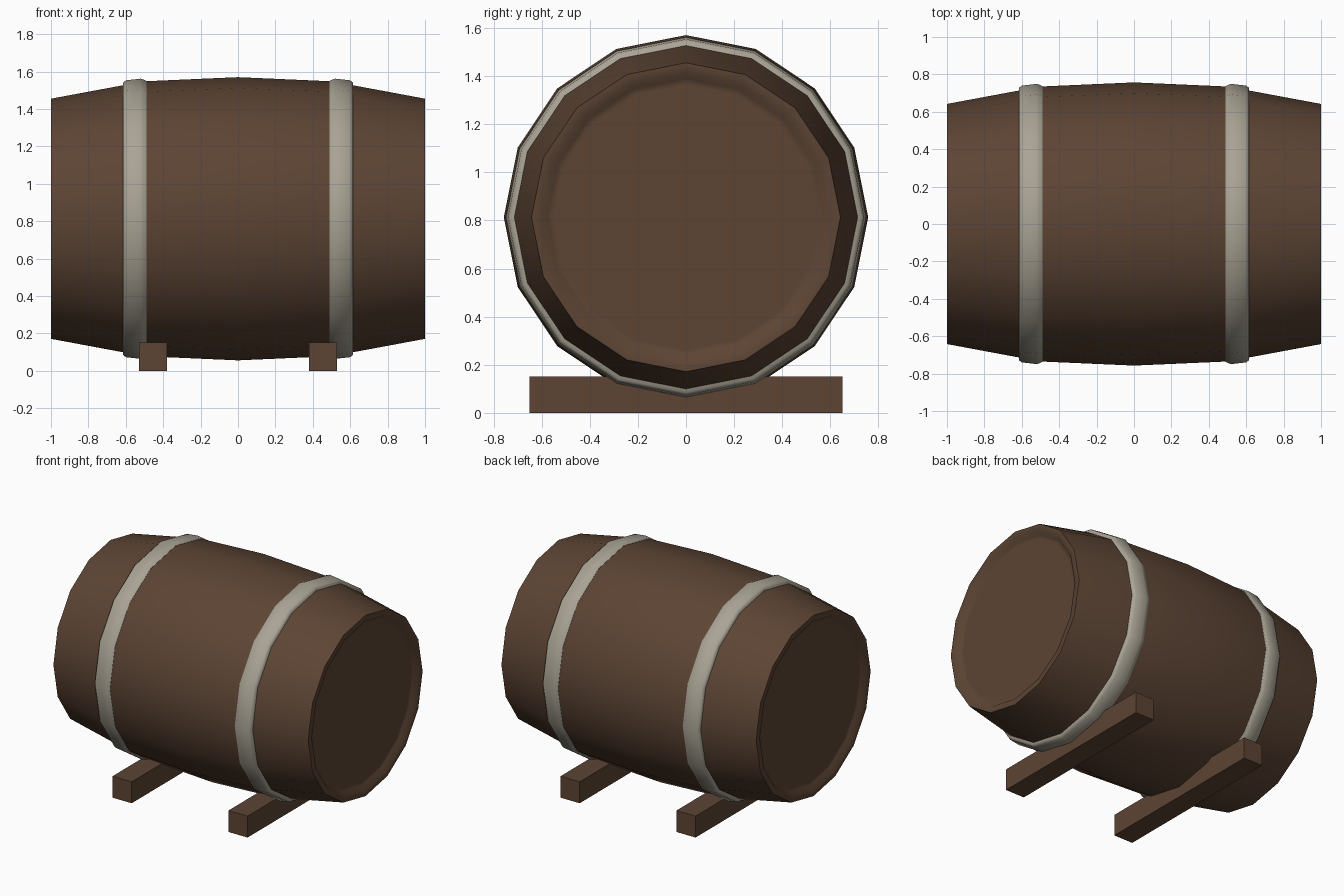
import bpy, bmesh, math

if "Cube" in bpy.data.objects:
    bpy.data.objects.remove(bpy.data.objects["Cube"])

SIDES = 16
AXIS_Z = 0.813


def material(name, rgb):
    m = bpy.data.materials.new(name)
    m.diffuse_color = (*rgb, 1.0)
    m.use_nodes = True
    m.node_tree.nodes["Principled BSDF"].inputs["Base Color"].default_value = m.diffuse_color
    return m


wood = material("dark_wood", (0.107, 0.058, 0.034))
metal = material("hoop_metal", (0.40, 0.37, 0.30))


def finish(name, bm, mat, smooth=None):
    bmesh.ops.recalc_face_normals(bm, faces=bm.faces[:])
    me = bpy.data.meshes.new(name)
    bm.to_mesh(me)
    bm.free()
    me.materials.append(mat)
    ob = bpy.data.objects.new(name, me)
    bpy.context.collection.objects.link(ob)
    if smooth:
        bpy.ops.object.select_all(action='DESELECT')
        ob.select_set(True)
        bpy.context.view_layer.objects.active = ob
        bpy.ops.object.shade_smooth_by_angle(angle=math.radians(smooth))
    return ob


def revolve(name, profile, mat, closed=False, smooth=60):
    """Turn (x, radius) points around the barrel's axis."""
    bm = bmesh.new()
    rings = []
    for x, r in profile:
        ring = []
        for i in range(SIDES):
            a = 2 * math.pi * i / SIDES
            ring.append(bm.verts.new((x, r * math.sin(a), AXIS_Z + r * math.cos(a))))
        rings.append(ring)
    pairs = list(zip(rings, rings[1:]))
    if closed:
        pairs.append((rings[-1], rings[0]))
    for a, b in pairs:
        for i in range(SIDES):
            j = (i + 1) % SIDES
            bm.faces.new((a[i], a[j], b[j], b[i]))
    if not closed:
        bm.faces.new(rings[0])
        bm.faces.new(rings[-1])
    return finish(name, bm, mat, smooth)


# barrel body with recessed heads, mirrored about the middle
half = [(0.97, 0.55), (0.97, 0.575), (1.0, 0.60), (1.0, 0.642), (0.5, 0.735)]
body = [(-x, r) for x, r in half] + [(0, 0.757)] + half[::-1]
revolve("barrel_body", body, wood)

# metal hoops and the cradle beams under them
hoop = [(0.49, 0.70), (0.49, 0.737), (0.505, 0.744), (0.52, 0.749),
        (0.60, 0.740), (0.615, 0.728), (0.615, 0.69)]
for side, s in (("left", -1), ("right", 1)):
    revolve(side + "_hoop", [(s * x, r) for x, r in hoop], metal, closed=True)

    bm = bmesh.new()
    bmesh.ops.create_cube(bm, size=1)
    bmesh.ops.scale(bm, vec=(0.15, 1.30, 0.152), verts=bm.verts[:])
    bmesh.ops.translate(bm, vec=(s * 0.455, 0, 0.076), verts=bm.verts[:])
    finish(side + "_cradle_beam", bm, wood)
